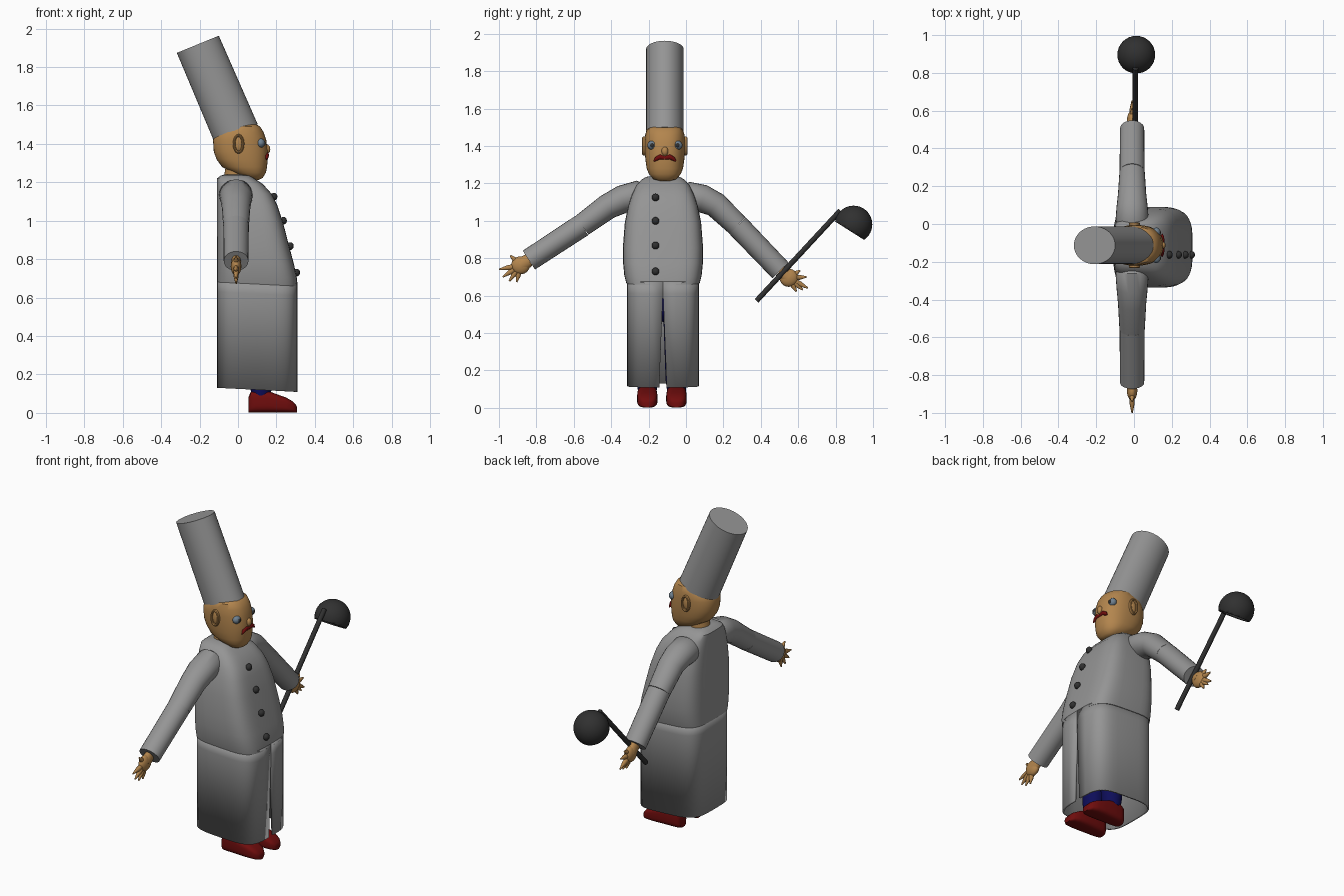
import bpy, bmesh, math
from mathutils import Vector, Matrix

cube = bpy.data.objects.get("Cube")
if cube:
    bpy.data.objects.remove(cube)


def material(name, *rgb):
    m = bpy.data.materials.new(name)
    m.use_nodes = True
    m.diffuse_color = (*rgb, 1)
    m.node_tree.nodes["Principled BSDF"].inputs["Base Color"].default_value = (*rgb, 1)
    return m


CLOTH = material("grey_cloth", .30, .30, .30)
SKIN = material("skin", .45, .235, .075)
RED = material("dark_red", .16, .004, .004)
DARK = material("charcoal", .03, .03, .03)
BLUE = material("navy", .004, .004, .10)
EYE = material("eye_grey_blue", .16, .22, .28)

MID = -0.12     # centre plane of the figure
ARM_X = -0.01   # depth of the arms


def finish(name, bm, mat, angle=40):
    bmesh.ops.recalc_face_normals(bm, faces=bm.faces)
    mesh = bpy.data.meshes.new(name)
    bm.to_mesh(mesh)
    bm.free()
    mesh.materials.append(mat)
    ob = bpy.data.objects.new(name, mesh)
    bpy.context.collection.objects.link(ob)
    bpy.ops.object.select_all(action='DESELECT')
    ob.select_set(True)
    bpy.context.view_layer.objects.active = ob
    bpy.ops.object.shade_smooth_by_angle(angle=math.radians(angle))
    return ob


def loft(name, rings, mat, caps=(True, True), closed=True):
    bm = bmesh.new()
    rows = [[bm.verts.new(p) for p in ring] for ring in rings]
    n = len(rows[0])
    for a, b in zip(rows, rows[1:]):
        for i in range(n if closed else n - 1):
            j = (i + 1) % n
            bm.faces.new((a[i], a[j], b[j], b[i]))
    for row, cap in zip((rows[0], rows[-1]), caps):
        if cap:
            bm.faces.new(row)
    return finish(name, bm, mat)


def oval(center, u, v, power=1, n=40):
    """Superellipse ring spanned by the half axes u and v."""
    pts = []
    for i in range(n):
        t = math.tau * i / n
        c, s = math.cos(t), math.sin(t)
        pts.append(Vector(center) + Vector(u) * math.copysign(abs(c) ** power, c)
                   + Vector(v) * math.copysign(abs(s) ** power, s))
    return pts


def tube(name, path, radii, mat, flat=1, x=ARM_X, n=24):
    """Round limb along a (y, z) path; flat scales its depth in x."""
    pts = [Vector((x, y, z)) for y, z in path]
    rings = []
    for i, (p, r) in enumerate(zip(pts, radii)):
        d = (pts[min(i + 1, len(pts) - 1)] - pts[max(i - 1, 0)]).normalized()
        rings.append(oval(p, (r * flat, 0, 0), Vector((0, -d.z, d.y)) * r, n=n))
    return loft(name, rings, mat)


def ball(name, center, size, mat):
    bm = bmesh.new()
    bmesh.ops.create_uvsphere(bm, u_segments=24, v_segments=14, radius=1,
                              matrix=Matrix.Translation(center) @ Matrix.Diagonal((*size, 1)))
    return finish(name, bm, mat)


def thicken(ob, depth):
    mod = ob.modifiers.new("thickness", 'SOLIDIFY')
    mod.thickness = depth
    mod.offset = -1


def body_ring(z, front, half, back=-.11):
    ring = oval(((front + back) / 2, MID - .003, z), ((front - back) / 2, 0, 0), (0, half, 0), .5, 48)
    for p in ring:
        p.z -= .05 * (p.x - .1) * min(1, max(0, (1.1 - z) / .3))
    return ring


# Jacket: height, front x, half width
torso = [(.67, .31, .197), (.71, .307, .207), (.78, .292, .214), (.86, .27, .214),
         (.99, .235, .204), (1.08, .205, .186), (1.14, .175, .166),
         (1.19, .13, .142), (1.22, .085, .115)]
loft("jacket", [body_ring(*t) for t in torso]
     + [body_ring(1.235, .06, .09, -.09), body_ring(1.241, .03, .05, -.07)], CLOTH)

# Coat skirt, open below with a narrow front slit
skirt = []
for z, gap in ((.685, .0005), (.62, .0005), (.12, .02)):
    ring = body_ring(z, .31, .193)
    first = ring[0]
    skirt.append([first + Vector((0, gap, 0))] + ring[1:] + [first - Vector((0, gap, 0))])
thicken(loft("coat_skirt", skirt, CLOTH, (False, False), False), .012)

# Buttons
for i, (x, z) in enumerate(((.187, 1.125), (.236, 1.0), (.272, .868), (.305, .73))):
    ball(f"button_{i + 1}", (x, MID - .043, z), (.018, .02, .02), DARK)

# Trousers and shoes
ball("trouser_seat", (.08, MID, .56), (.11, .14, .1), BLUE)
shoe = [(.055, .08, .03), (.065, .105, .043), (.09, .117, .05), (.15, .114, .053),
        (.2, .096, .055), (.25, .078, .053), (.285, .058, .045), (.302, .04, .03), (.307, .03, .015)]
for side, s in (("left", 1), ("right", -1)):
    y = MID - .009 + s * .078
    loft(f"{side}_trouser_leg", [oval((.12, y, z), (r, 0, 0), (0, r, 0))
         for z, r in ((.09, .05), (.15, .058), (.55, .072))], BLUE)
    loft(f"{side}_shoe", [oval((x, y, h / 2 + .002), (0, w, 0), (0, 0, h / 2), .6)
         for x, h, w in shoe], RED)

# Neck and head: height, back x, front x, half width
loft("neck", [oval((x, MID + .007, z), (.058, 0, 0), (0, .06, 0))
     for x, z in ((-.02, 1.2), (.0, 1.32))], SKIN)
head = [(1.213, .07, .11, .025), (1.222, .03, .128, .06), (1.25, -.03, .145, .085),
        (1.28, -.083, .151, .097), (1.32, -.112, .155, .103), (1.36, -.126, .155, .107),
        (1.42, -.13, .147, .108), (1.46, -.115, .134, .105), (1.49, -.07, .115, .095),
        (1.505, -.04, .09, .07)]
FACE = MID + .007
loft("head", [oval(((a + b) / 2, FACE, z), ((b - a) / 2, 0, 0), (0, w, 0), .85)
     for z, a, b, w in head], SKIN)

# Tall leaning hat
across, lean = Vector((.926, 0, .378)), Vector((-.395, 0, .919))
base = Vector((-.01, FACE, 1.455))
loft("tall_hat", [oval(base + lean * d, across * r, (0, .1, 0))
     for d, r in ((0, .122), (.504, .118))], CLOTH)

# Facial features and ears
for side, s in (("left", 1), ("right", -1)):
    y = FACE + s * .068
    ball(f"{side}_eye", (.118, y, 1.404), (.022, .026, .024), EYE)
    ball(f"{side}_pupil", (.135, y, 1.404), (.008, .012, .012), DARK)
    ball(f"{side}_ear", (.003, FACE + s * .107, 1.4), (.02, .011, .038), SKIN)
    bm = bmesh.new()
    rim = [oval((.003 + .023 * math.cos(a), FACE + s * .111, 1.4 + .044 * math.sin(a)),
                (.007 * math.cos(a), 0, .007 * math.sin(a)), (0, .01, 0), n=8)
           for a in (math.tau * k / 24 for k in range(25))]
    bm.free()
    loft(f"{side}_ear_rim", rim, SKIN, (False, False))
    tube(f"{side}_moustache", [(FACE + s * a, z) for a, z in
         ((0, 1.336), (.025, 1.342), (.045, 1.332), (.06, 1.318))],
         (.011, .014, .011, .003), RED, .9, .149, 12)
ball("nose", (.152, FACE, 1.372), (.016, .018, .024), SKIN)

# Arms and hands: shoulder to elbow, elbow to cuff, palm, fingertips
arms = {
    "left": ([(-.06, 1.12), (.02, 1.128), (.09, 1.118), (.16, 1.085), (.275, .975)],
             (.505, .735), (.55, .695),
             [(.645, .70), (.652, .64), (.625, .63), (.59, .622), (.61, .735)]),
    "right": ([(-.18, 1.12), (-.26, 1.135), (-.34, 1.115), (-.42, 1.075), (-.557, .975)],
              (-.84, .79), (-.885, .762),
              [(-1, .74), (-.98, .70), (-.945, .677), (-.905, .672), (-.94, .815)]),
}
for side, (upper, cuff, palm, tips) in arms.items():
    elbow, palm_v = upper[-1], Vector(palm)
    tube(f"{side}_upper_sleeve", upper, (.05, .08, .075, .068, .061), CLOTH, 1.1)
    tube(f"{side}_forearm_sleeve", [elbow, cuff], (.062, .06), CLOTH, 1.07)
    tube(f"{side}_wrist", [cuff, palm], (.035, .04), SKIN, .7)
    ball(f"{side}_palm", (ARM_X, *palm), (.027, .05, .048), SKIN)
    for i, tip in enumerate(tips):
        mid = palm_v.lerp(Vector(tip), .6)
        tube(f"{side}_finger_{i + 1}", [palm, mid, tip], (.016, .014, .004), SKIN, .9, n=10)

# Ladle with a hollow round bowl
tube("ladle_handle", [(.377, .572), (.825, 1.055)], (.014, .014), DARK, 1, .007, 16)
center = Vector((.012, .896, .981))
down = Vector((0, -.535, -.845))
bm = bmesh.new()
bmesh.ops.create_uvsphere(bm, u_segments=32, v_segments=20, radius=.1, matrix=Matrix.Translation(center))
bmesh.ops.bisect_plane(bm, geom=bm.verts[:] + bm.edges[:] + bm.faces[:],
                       plane_co=center + down * .04, plane_no=down, clear_outer=True)
thicken(finish("ladle_bowl", bm, DARK), .008)
